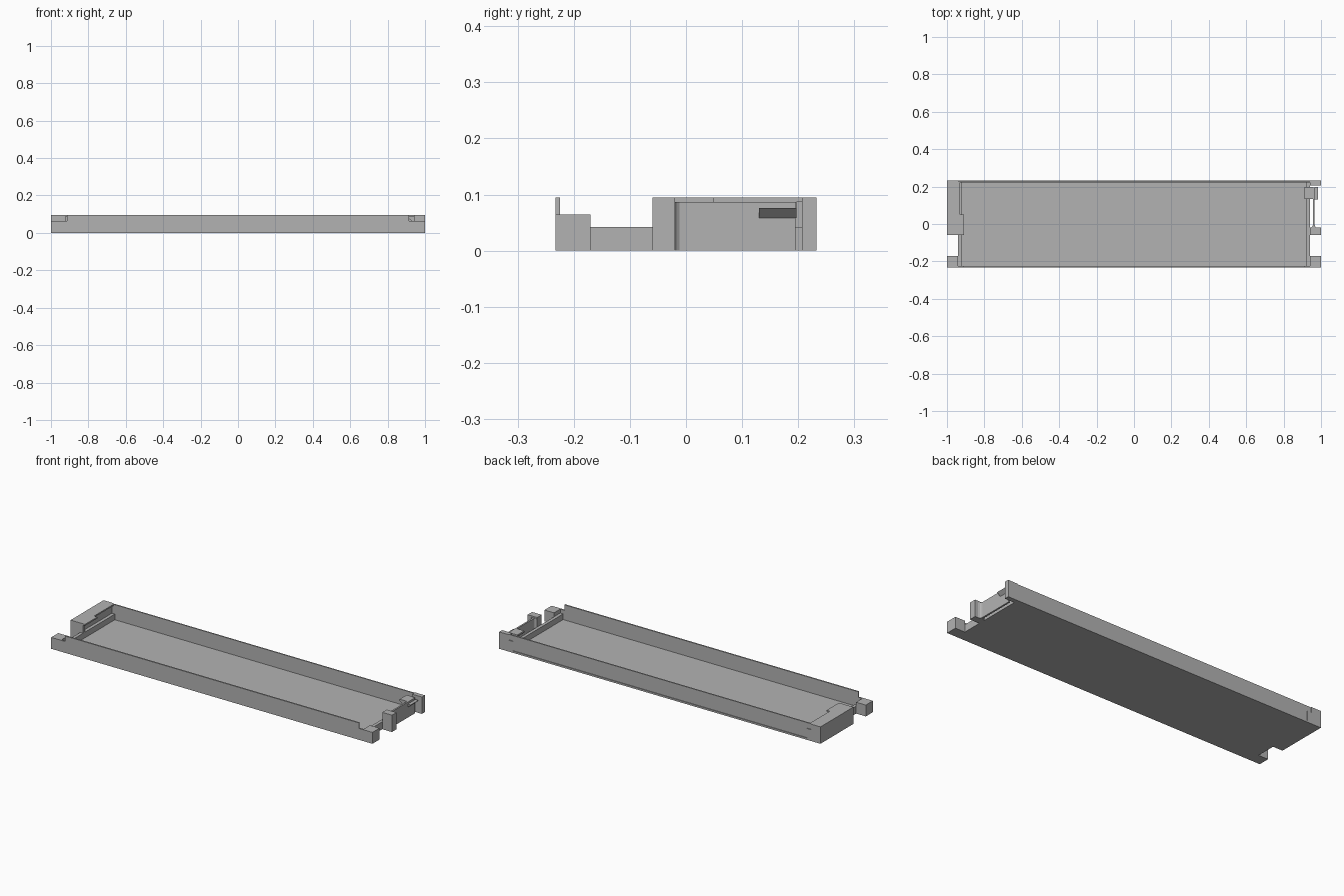
import bpy, bmesh

if "Cube" in bpy.data.objects:
    bpy.data.objects.remove(bpy.data.objects["Cube"])

grey = bpy.data.materials.new("plain grey")
grey.diffuse_color = (0.45, 0.45, 0.45, 1)
grey.use_nodes = True
grey.node_tree.nodes["Principled BSDF"].inputs["Base Color"].default_value = grey.diffuse_color
H = 0.095  # full height


def finish(name, bm):
    bmesh.ops.recalc_face_normals(bm, faces=bm.faces)
    mesh = bpy.data.meshes.new(name)
    bm.to_mesh(mesh)
    bm.free()
    mesh.materials.append(grey)
    ob = bpy.data.objects.new(name, mesh)
    bpy.context.collection.objects.link(ob)
    return ob


def prism(name, pts, lo, hi, axis="z"):
    """Extrude an outline along z (points are x, y) or y (points are x, z)."""
    bm = bmesh.new()
    put = (lambda p, h: (p[0], p[1], h)) if axis == "z" else (lambda p, h: (p[0], h, p[1]))
    a = [bm.verts.new(put(p, lo)) for p in pts]
    b = [bm.verts.new(put(p, hi)) for p in pts]
    bm.faces.new(a)
    bm.faces.new(b[::-1])
    for i in range(len(pts)):
        j = (i + 1) % len(pts)
        bm.faces.new((a[i], a[j], b[j], b[i]))
    return finish(name, bm)


def box(name, x0, x1, y0, y1, z0, z1):
    return prism(name, [(x0, y0), (x1, y0), (x1, y1), (x0, y1)], z0, z1)


# Tray floor and low end walls
box("floor", -0.94, 0.94, -0.233, 0.233, 0, 0.01)
for side, s in (("left", -1), ("right", 1)):
    xs = sorted((s * 0.922, s * 0.94))
    box(side + "_end_wall", *xs, -0.226, 0.226, 0.01, 0.042)
    # Low front corner blocks
    xs = sorted((s * 0.94, s * 1.0))
    box(side + "_front_block", *xs, -0.233, -0.17, 0, 0.064)

# Front wall with lowered ends
prism("front_wall", [(-0.94, 0.01), (0.94, 0.01), (0.94, 0.064), (0.915, 0.064),
                     (0.915, H), (-0.915, H), (-0.915, 0.064), (-0.94, 0.064)],
      -0.233, -0.225, "y")

# Back wall, thinner, with flush stepped cheeks at both ends
box("back_wall", -0.945, 0.945, 0.222, 0.229, 0.01, H)
for side, s in (("left", -1), ("right", 1)):
    prism(side + "_back_cheek", [(s * 0.915, 0.01), (s * 0.94, 0.01),
                                 (s * 0.94, 0.064), (s * 0.915, 0.064)],
          0.229, 0.233, "y")

# Left end block with its inner overhanging lip
box("left_end_block", -1, -0.94, -0.06, 0.233, 0, H)
box("left_block_lip", -0.94, -0.91, -0.06, 0.05, 0.087, H)
box("left_block_step", -0.94, -0.93, 0.05, 0.222, 0.087, H)
box("left_block_cheek", -0.94, -0.922, -0.06, -0.045, 0.042, 0.087)

# Right end blocks
box("right_back_block", 0.94, 1, 0.207, 0.233, 0, H)
box("right_middle_block", 0.94, 1, -0.06, -0.02, 0, H)

# Spring arm growing out of the middle block with a flared root
prism("spring_arm", [(0.942, -0.02), (0.98, -0.02), (0.971, -0.017), (0.967, -0.012),
                     (0.966, 0.0), (0.966, 0.195), (0.957, 0.195), (0.957, 0.0),
                     (0.955, -0.012), (0.951, -0.017)], 0, 0.087)

# Latch: sloped outer catch and inner finger tab
prism("latch_catch", [(0.966, 0.058), (0.985, 0.076), (0.966, 0.076)], 0.13, 0.197, "y")
prism("latch_tab", [(0.957, 0.064), (0.957, 0.087), (0.912, 0.087), (0.912, 0.078),
                    (0.928, 0.064)], 0.135, 0.197, "y")
